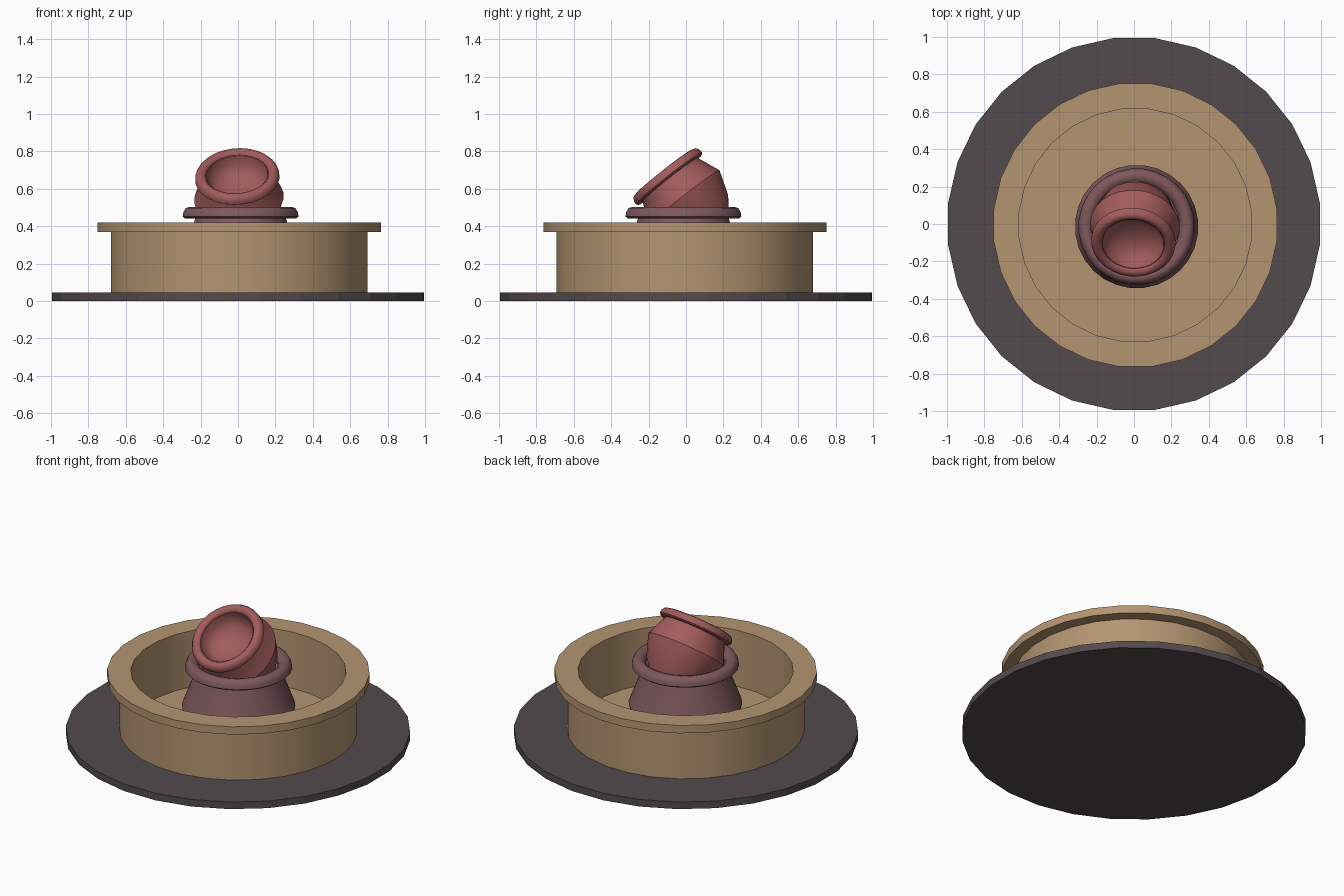
import bpy, bmesh, math
from mathutils import Vector, Matrix

if "Cube" in bpy.data.objects:
    bpy.data.objects.remove(bpy.data.objects["Cube"])


def material(name, rgb):
    m = bpy.data.materials.new(name)
    m.diffuse_color = (*rgb, 1)
    m.use_nodes = True
    m.node_tree.nodes["Principled BSDF"].inputs["Base Color"].default_value = m.diffuse_color
    return m


slate = material("slate", (0.085, 0.07, 0.077))
sand = material("sand", (0.46, 0.30, 0.165))
mauve = material("mauve", (0.21, 0.098, 0.108))
red = material("red_clay", (0.36, 0.105, 0.105))


def lathe(name, profile, mat, sides=28, matrix=Matrix(), closed=False, angle=30):
    """Spin (radius, height) points around z; radius 0 makes a pole."""
    bm = bmesh.new()
    rings = []
    for r, z in profile:
        if r == 0:
            rings.append([bm.verts.new((0, 0, z))] * sides)
        else:
            rings.append([bm.verts.new((r * math.cos(a), r * math.sin(a), z))
                          for a in ((i + 0.5) * math.tau / sides for i in range(sides))])
    pairs = list(zip(rings, rings[1:]))
    if closed:
        pairs.append((rings[-1], rings[0]))
    for lo, hi in pairs:
        for i in range(sides):
            j = (i + 1) % sides
            bm.faces.new(list(dict.fromkeys((lo[i], lo[j], hi[j], hi[i]))))
    bmesh.ops.recalc_face_normals(bm, faces=bm.faces)
    me = bpy.data.meshes.new(name)
    bm.to_mesh(me)
    bm.free()
    me.materials.append(mat)
    ob = bpy.data.objects.new(name, me)
    ob.matrix_world = matrix
    bpy.context.collection.objects.link(ob)
    bpy.ops.object.select_all(action='DESELECT')
    ob.select_set(True)
    bpy.context.view_layer.objects.active = ob
    bpy.ops.object.shade_smooth_by_angle(angle=math.radians(angle))
    return ob


# Flat base disc
lathe("base_disc", [(0, 0), (1, 0), (1, 0.045), (0, 0.045)], slate, angle=10)

# Basin: wall with floor, and overhanging rim
basin = Matrix.Translation((0.007, -0.006, 0))
lathe("basin_wall", [(0, 0.04), (0.69, 0.04), (0.69, 0.375), (0.625, 0.375),
                     (0.625, 0.06), (0, 0.06)], sand, matrix=basin)
lathe("basin_rim", [(0.625, 0.37), (0.762, 0.37), (0.762, 0.42), (0.625, 0.42)],
      sand, matrix=basin, closed=True)

# Lower jar, standing in the basin, open at the top
lower = Matrix.Translation((0.014, -0.014, 0))
lathe("lower_jar", [(0, 0.055), (0.29, 0.055), (0.33, 0.21), (0.25, 0.42), (0.24, 0.46),
                    (0.215, 0.46), (0.22, 0.40), (0.2, 0.34), (0, 0.33)],
      mauve, matrix=lower)
lathe("lower_jar_lip", [(0.23, 0.445), (0.30, 0.442), (0.312, 0.452), (0.308, 0.475),
                        (0.295, 0.497), (0.275, 0.503), (0.25, 0.497), (0.23, 0.475)],
      mauve, matrix=lower, closed=True, angle=50)

# Upper jar, tipped forward in the mouth of the lower one
axis = Vector((-0.06, -0.62, 0.785)).normalized()
tilt = Vector((0, 0, 1)).rotation_difference(axis).to_matrix().to_4x4()
upper = Matrix.Translation((-0.003, -0.088, 0.652)) @ tilt
lathe("upper_jar", [(0, -0.37), (0.12, -0.36), (0.195, -0.26), (0.24, -0.13), (0.187, 0.0),
                    (0.187, 0.03), (0.165, 0.03), (0.155, -0.02), (0.12, -0.06),
                    (0.06, -0.08), (0, -0.085)],
      red, matrix=upper, angle=40)
lathe("upper_jar_lip", [(0.165, -0.005), (0.215, -0.005), (0.226, 0.005), (0.224, 0.025),
                        (0.212, 0.043), (0.195, 0.048), (0.177, 0.043), (0.165, 0.025)],
      red, matrix=upper, closed=True, angle=50)
